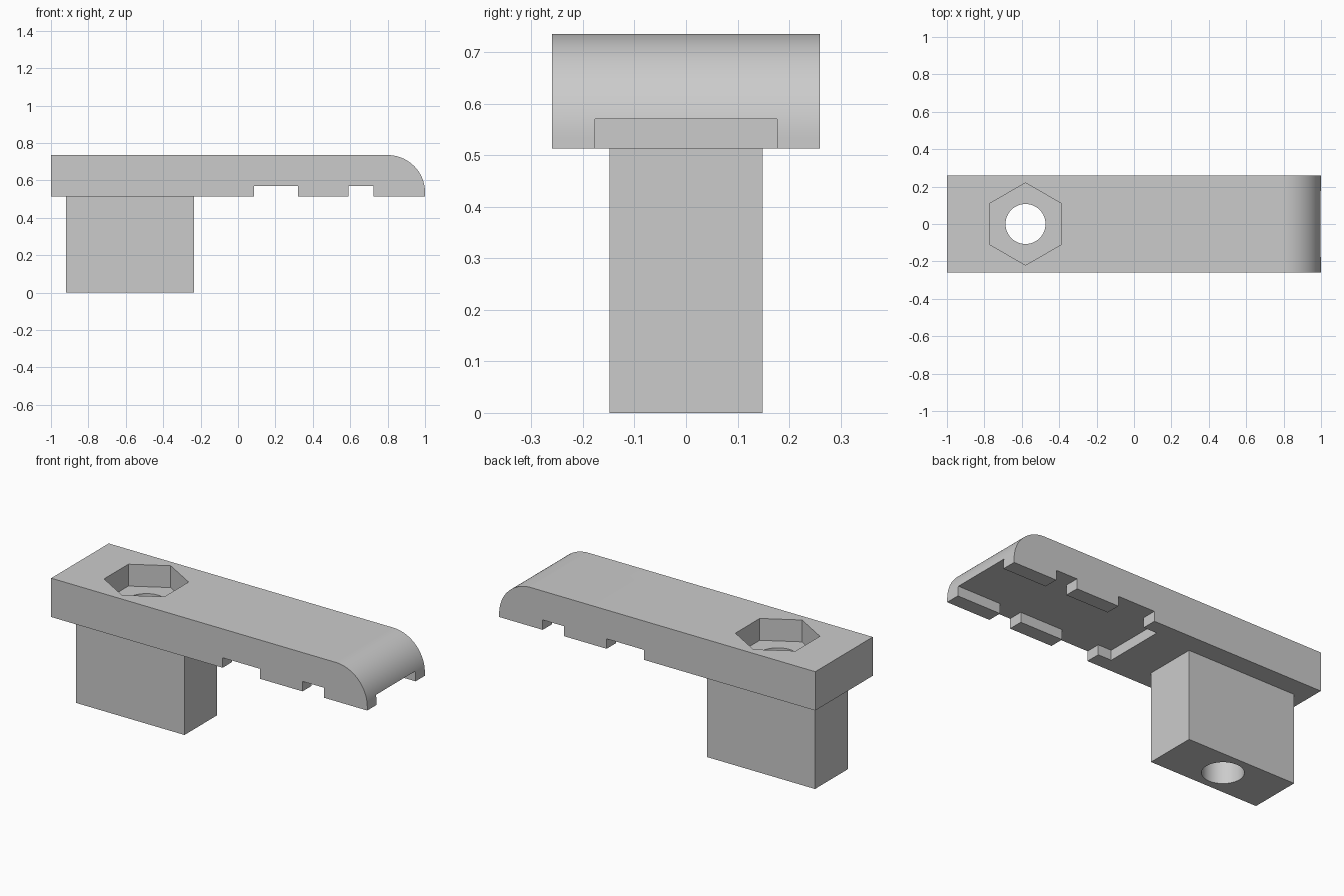
import bpy, bmesh, math
from mathutils import Vector

cube = bpy.data.objects.get("Cube")
if cube:
    bpy.data.objects.remove(cube, do_unlink=True)

BOTTOM, TOP = 0.513, 0.735      # plate underside and top
HALF_WIDTH = 0.26
BOLT_X = -0.58

grey = bpy.data.materials.new("light_grey")
grey.use_nodes = True
grey.diffuse_color = (0.6, 0.6, 0.6, 1)
grey.node_tree.nodes["Principled BSDF"].inputs["Base Color"].default_value = (0.6, 0.6, 0.6, 1)


def prism(name, outline, offset):
    """Extrude a closed 3D outline by an offset vector."""
    bm = bmesh.new()
    face = bm.faces.new([bm.verts.new(p) for p in outline])
    out = bmesh.ops.extrude_face_region(bm, geom=[face])
    verts = [v for v in out["geom"] if isinstance(v, bmesh.types.BMVert)]
    bmesh.ops.translate(bm, verts=verts, vec=Vector(offset))
    bmesh.ops.recalc_face_normals(bm, faces=bm.faces)
    mesh = bpy.data.meshes.new(name)
    bm.to_mesh(mesh)
    bm.free()
    mesh.materials.append(grey)
    obj = bpy.data.objects.new(name, mesh)
    bpy.context.collection.objects.link(obj)
    return obj


def ring(radius, sides, z, start=0.0):
    """Regular polygon around the bolt axis."""
    angles = [start + math.tau * i / sides for i in range(sides)]
    return [(BOLT_X + radius * math.cos(a), radius * math.sin(a), z) for a in angles]


def cut(obj, cutter):
    mod = obj.modifiers.new("cut", "BOOLEAN")
    mod.operation = "DIFFERENCE"
    mod.solver = "EXACT"
    mod.object = cutter
    bpy.context.view_layer.objects.active = obj
    bpy.ops.object.modifier_apply(modifier=mod.name)


# Top plate with a rounded nose
nose = 0.2
profile = [(-1, BOTTOM), (1, BOTTOM)]
for i in range(25):
    a = math.pi / 2 * i / 24
    profile.append((1 - nose + nose * math.cos(a), TOP - nose + nose * math.sin(a)))
profile.append((-1, TOP))
plate = prism("top_plate", [(x, -HALF_WIDTH, z) for x, z in profile], (0, 2 * HALF_WIDTH, 0))

# Mounting block below the plate
x0, x1, y = -0.92, -0.235, 0.148
block = prism("mounting_block", [(x0, -y, 0), (x1, -y, 0), (x1, y, 0), (x0, y, 0)], (0, 0, BOTTOM))

# Underside pocket, open at the nose, with two notches through each side rail
rail, outside = 0.177, 0.4
half = [(0.0, rail)]
for a, b in ((0.085, 0.32), (0.59, 0.725)):
    half += [(a, rail), (a, outside), (b, outside), (b, rail)]
half.append((1.1, rail))
plan = half + [(x, -y) for x, y in reversed(half)]
pocket = prism("pocket_cutter", [(x, y, 0.4) for x, y in plan], (0, 0, 0.17))

# Bolt hole and hexagonal nut recess
hole = prism("hole_cutter", ring(0.107, 64, -0.1), (0, 0, 1))
recess = prism("recess_cutter", ring(0.22, 6, 0.61, math.pi / 2), (0, 0, 0.3))

for cutter in (pocket, recess, hole):
    cut(plate, cutter)
cut(block, hole)
for cutter in (pocket, recess, hole):
    bpy.data.objects.remove(cutter, do_unlink=True)

# Smooth the nose and hole while keeping corners sharp
bpy.ops.object.select_all(action="DESELECT")
for obj in (plate, block):
    obj.select_set(True)
bpy.context.view_layer.objects.active = plate
bpy.ops.object.shade_smooth_by_angle(angle=math.radians(30))
